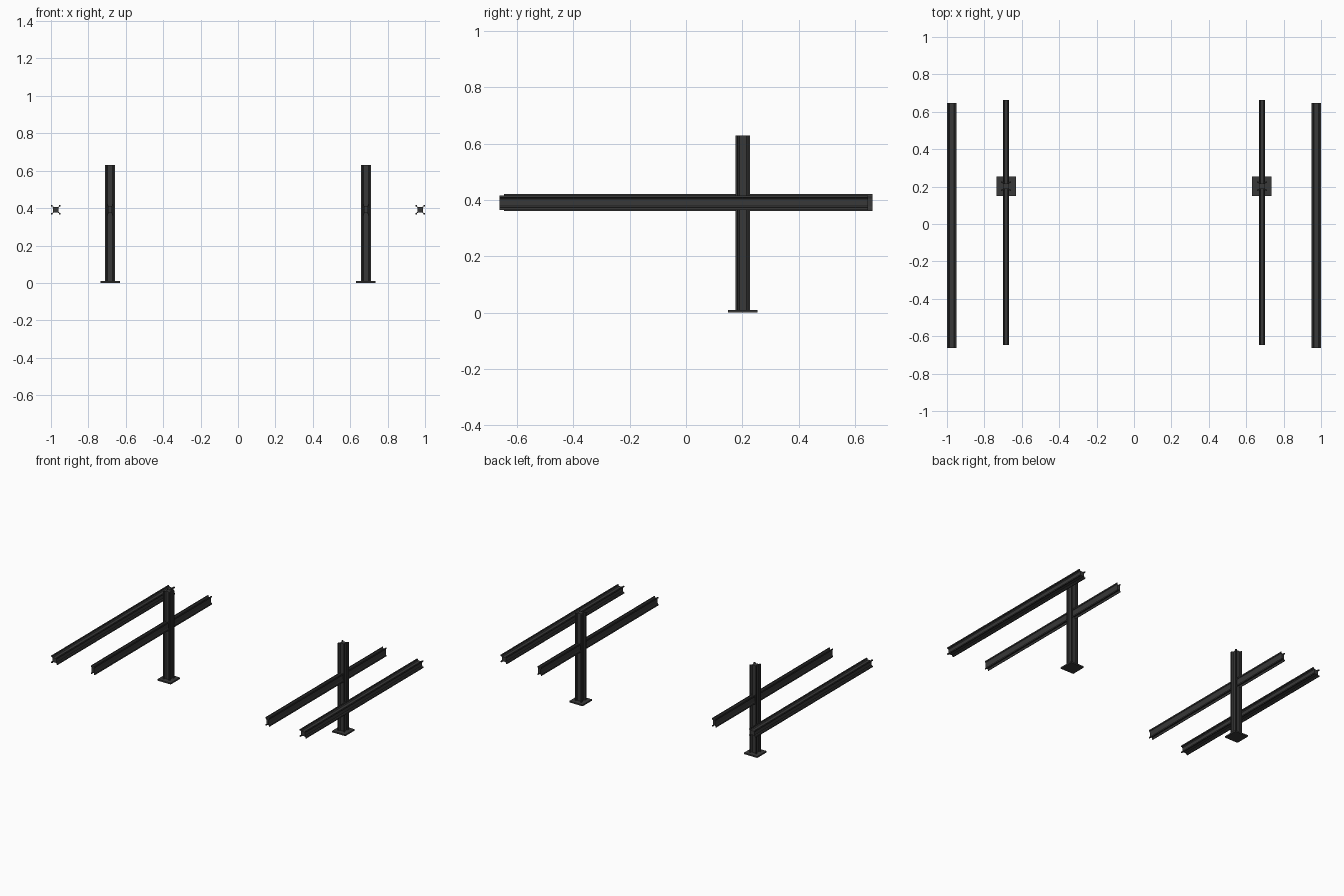
import bpy, bmesh
from mathutils import Matrix, Vector

if "Cube" in bpy.data.objects:
    bpy.data.objects.remove(bpy.data.objects["Cube"])

dark = bpy.data.materials.new("dark_metal")
dark.diffuse_color = (0.04, 0.04, 0.04, 1)
dark.use_nodes = True
dark.node_tree.nodes["Principled BSDF"].inputs["Base Color"].default_value = dark.diffuse_color

# One corner of a slotted extrusion section, in half-width units
CORNER = [(.60, .48), (.78, .70), (1, .70), (1, 1), (.70, 1), (.70, .78), (.48, .60)]


def section():
    pts = []
    for i in range(4):
        for x, y in CORNER:
            for _ in range(i):
                x, y = -y, x
            pts.append((x, y))
    return pts


def finish(name, bm):
    bmesh.ops.recalc_face_normals(bm, faces=bm.faces)
    me = bpy.data.meshes.new(name)
    bm.to_mesh(me)
    bm.free()
    me.materials.append(dark)
    bpy.context.collection.objects.link(bpy.data.objects.new(name, me))


def extrusion(name, centre, hu, hv, start, end, axis):
    """Slotted bar along y or z; hu, hv are the section half sizes."""
    bm = bmesh.new()
    cx, co = centre

    def place(u, v, t):
        return (cx + u * hu, t, co + v * hv) if axis == "y" else (cx + u * hu, co + v * hv, t)

    face = bm.faces.new([bm.verts.new(place(u, v, start)) for u, v in section()])
    ext = bmesh.ops.extrude_face_region(bm, geom=[face], use_keep_orig=True)
    verts = [g for g in ext["geom"] if isinstance(g, bmesh.types.BMVert)]
    step = Vector((0, end - start, 0)) if axis == "y" else Vector((0, 0, end - start))
    bmesh.ops.translate(bm, verts=verts, vec=step)
    finish(name, bm)


def box(name, centre, size):
    bm = bmesh.new()
    bmesh.ops.create_cube(bm, size=1, matrix=Matrix.Translation(centre) @ Matrix.Diagonal((*size, 1)))
    finish(name, bm)


for side, s in (("left", -1), ("right", 1)):
    # long rails
    extrusion(f"outer_rail_{side}", (s * 0.974, 0.391), 0.026, 0.026, -0.663, 0.647, "y")
    extrusion(f"inner_rail_{side}", (s * 0.684, 0.391), 0.0155, 0.030, -0.647, 0.663, "y")
    # upright post on its foot plate
    extrusion(f"post_{side}", (s * 0.684, 0.202), 0.026, 0.026, 0.01, 0.63, "z")
    box(f"foot_plate_{side}", (s * 0.684, 0.202, 0.005), (0.104, 0.104, 0.01))
